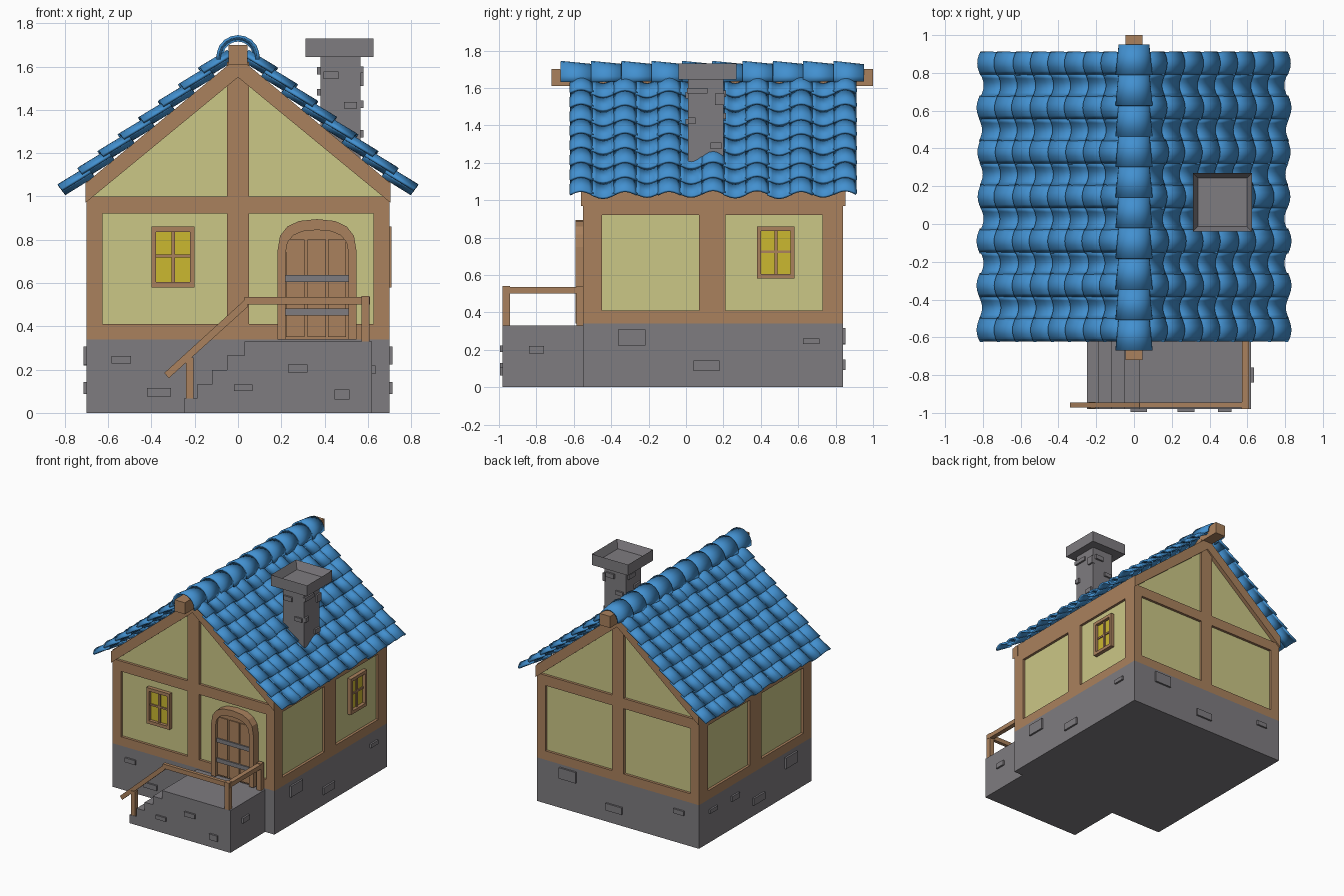
import bpy, bmesh, math, random
from mathutils import Vector

random.seed(4)
if "Cube" in bpy.data.objects:
    bpy.data.objects.remove(bpy.data.objects["Cube"])


def material(name, rgb):
    m = bpy.data.materials.new(name)
    m.use_nodes = True
    m.diffuse_color = (*rgb, 1)
    m.node_tree.nodes["Principled BSDF"].inputs["Base Color"].default_value = (*rgb, 1)
    return m


CREAM = material("cream_plaster", (0.60, 0.57, 0.24))
WOOD = material("brown_timber", (0.40, 0.22, 0.11))
STONE = material("grey_stone", (0.21, 0.20, 0.215))
BLUE = material("blue_tile", (0.055, 0.28, 0.63))
GLASS = material("yellow_glass", (0.60, 0.48, 0.03))


def finish(name, bm, mat):
    bmesh.ops.recalc_face_normals(bm, faces=bm.faces)
    mesh = bpy.data.meshes.new(name)
    bm.to_mesh(mesh)
    bm.free()
    mesh.materials.append(mat)
    obj = bpy.data.objects.new(name, mesh)
    bpy.context.collection.objects.link(obj)
    return obj


def prism(name, outline, y0, y1, mat):
    """Extrude an x-z outline along y."""
    bm = bmesh.new()
    face = bm.faces.new([bm.verts.new((x, y0, z)) for x, z in outline])
    out = bmesh.ops.extrude_face_region(bm, geom=[face])
    verts = [v for v in out["geom"] if isinstance(v, bmesh.types.BMVert)]
    bmesh.ops.translate(bm, verts=verts, vec=(0, y1 - y0, 0))
    return finish(name, bm, mat)


def box(name, x0, x1, y0, y1, z0, z1, mat):
    return prism(name, [(x0, z0), (x1, z0), (x1, z1), (x0, z1)], y0, y1, mat)


def smooth(obj, angle):
    bpy.ops.object.select_all(action="DESELECT")
    obj.select_set(True)
    bpy.context.view_layer.objects.active = obj
    bpy.ops.object.shade_smooth_by_angle(angle=math.radians(angle))


FRONT, BACK, SIDE = -0.55, 0.84, 0.70

# Foundation, and porch with its stairs
box("foundation", -SIDE, SIDE, FRONT, BACK, 0, 0.34, STONE)
steps = [(0.62, 0), (0.62, 0.33)]
edges = [0.03, -0.05, -0.12, -0.19, -0.25]
for i, x in enumerate(edges):
    z = 0.33 - 0.066 * i
    steps += [(x, z), (x, z - 0.066 if i < 4 else 0)]
prism("porch_and_steps", steps, -0.98, FRONT, STONE)

# Plaster core
prism("plaster_walls", [(-0.68, 0.3), (0.68, 0.3), (0.68, 1.06), (0, 1.62), (-0.68, 1.06)],
      FRONT + 0.02, BACK - 0.02, CREAM)

# Timber frame on both gable ends
for end, y0, y1 in (("front", FRONT, FRONT + 0.03), ("back", BACK - 0.03, BACK)):
    box(end + "_sill", -SIDE, SIDE, y0, y1, 0.34, 0.41, WOOD)
    box(end + "_crossbeam", -SIDE, SIDE, y0, y1, 0.92, 1.0, WOOD)
    box(end + "_king_post", -0.05, 0.05, y0, y1, 0.34, 1.62, WOOD)
    for s, side in ((-1, "right"), (1, "left")):
        box(f"{end}_{side}_corner_post", s * 0.625, s * SIDE, y0, y1, 0.34, 1.0, WOOD)
        prism(f"{end}_{side}_rafter",
              [(0, 1.645), (s * 0.705, 1.06), (s * 0.705, 0.97), (0, 1.55)],
              y0 - 0.012, y1 + 0.012, WOOD)

# Timber frame on both long sides
for s, side in ((-1, "right"), (1, "left")):
    x0, x1 = s * 0.67, s * SIDE
    box(side + "_sill", x0, x1, FRONT, BACK, 0.34, 0.41, WOOD)
    box(side + "_wall_plate", x0, x1, FRONT, BACK, 0.92, 1.07, WOOD)
    for i, (y0, y1) in enumerate(((FRONT, -0.45), (0.07, 0.21), (0.73, BACK))):
        box(f"{side}_wall_post_{i}", x0, x1, y0, y1, 0.34, 1.0, WOOD)

box("ridge_beam", -0.045, 0.045, -0.72, 1.0, 1.61, 1.70, WOOD)


# Windows, built facing -y and then turned into place
def window(name, x, y, turn):
    parts = [box(name + "_glass", -0.08, 0.08, -0.005, 0.02, 0.60, 0.84, GLASS)]
    bars = [(-0.1, -0.078, 0.58, 0.86), (0.078, 0.1, 0.58, 0.86), (-0.08, 0.08, 0.58, 0.605),
            (-0.08, 0.08, 0.835, 0.86)]
    for i, (a, b, c, d) in enumerate(bars):
        parts.append(box(f"{name}_frame_{i}", a, b, -0.03, 0.02, c, d, WOOD))
    parts.append(box(name + "_mullion", -0.008, 0.008, -0.015, 0.02, 0.6, 0.84, WOOD))
    parts.append(box(name + "_glazing_bar", -0.08, 0.08, -0.013, 0.02, 0.717, 0.731, WOOD))
    for p in parts:
        p.location = (x, y, 0)
        p.rotation_euler.z = turn


window("front_window", -0.30, FRONT + 0.02, 0)
window("side_window", 0.68, 0.48, math.pi / 2)


# Arched door
def arch(half, spring, rise, base=0.34, n=8):
    pts = [(0.365 + half, base)]
    for i in range(n + 1):
        a = math.pi * i / n
        c, s = math.cos(a), math.sin(a)
        pts.append((0.365 + half * math.copysign(abs(c) ** 0.8, c), spring + rise * s ** 0.8))
    return pts + [(0.365 - half, base)]


prism("door_frame", arch(0.182, 0.75, 0.145) + arch(0.145, 0.74, 0.105)[::-1], -0.592, -0.52, WOOD)
prism("door_panel", arch(0.15, 0.74, 0.108), -0.562, -0.52, WOOD)
for i, x in enumerate((0.222, 0.322, 0.415)):
    box(f"door_plank_{i}", x, x + 0.085, -0.57, -0.55, 0.35, 0.80, WOOD)
for i, z in enumerate((0.45, 0.605)):
    box(f"door_strap_{i}", 0.22, 0.51, -0.58, -0.55, z, z + 0.032, STONE)

# Railing
box("front_handrail", 0.03, 0.61, -0.972, -0.945, 0.50, 0.535, WOOD)
box("side_handrail", 0.572, 0.608, -0.98, FRONT, 0.50, 0.535, WOOD)
prism("stair_handrail", [(0.045, 0.535), (0.045, 0.49), (-0.32, 0.16), (-0.34, 0.185)],
      -0.972, -0.945, WOOD)
box("stair_post", -0.24, -0.205, -0.978, -0.942, 0.06, 0.255, WOOD)
box("corner_rail_post", 0.57, 0.608, -0.98, -0.942, 0.33, 0.54, WOOD)
box("wall_rail_post", 0.57, 0.608, -0.585, FRONT, 0.33, 0.54, WOOD)


# Stones standing proud of a wall: (position along wall, height, width, tall)
def stones(name, axis, plane, out, items):
    for i, (u, z, w, h) in enumerate(items):
        a, b = sorted((plane - out * 0.01, plane + out * 0.014))
        lo, hi = u - w / 2, u + w / 2
        span = (lo, hi, a, b) if axis == "y" else (a, b, lo, hi)
        box(f"{name}_stone_{i}", *span, z - h / 2, z + h / 2, STONE)


side_stones = [(-0.29, 0.265, 0.145, 0.085), (0.11, 0.115, 0.14, 0.055), (0.67, 0.245, 0.09, 0.03)]
stones("front", "y", FRONT, -1, [(-0.54, 0.245, 0.09, 0.035), (-0.365, 0.095, 0.11, 0.04)])
stones("porch", "y", -0.98, -1, [(0.025, 0.115, 0.085, 0.03), (0.275, 0.205, 0.09, 0.035),
                                 (0.48, 0.085, 0.07, 0.045)])
stones("porch_side", "x", 0.62, 1, [(-0.80, 0.2, 0.08, 0.04)])
stones("left", "x", SIDE, 1, side_stones)
stones("right", "x", -SIDE, -1, side_stones + [(0.4, 0.24, 0.09, 0.04)])
stones("back", "y", BACK, 1, [(0.43, 0.275, 0.145, 0.085), (0.03, 0.12, 0.14, 0.055),
                              (-0.53, 0.245, 0.09, 0.035)])

# Chimney with a hollow cap
box("chimney_shaft", 0.38, 0.565, 0.01, 0.20, 1.1, 1.66, STONE)
cap = box("chimney_cap", 0.312, 0.625, -0.04, 0.27, 1.645, 1.73, STONE)
bm = bmesh.new()
bm.from_mesh(cap.data)
top = max(bm.faces, key=lambda f: f.calc_center_median().z)
bmesh.ops.inset_region(bm, faces=[top], thickness=0.038)
bmesh.ops.translate(bm, verts=top.verts, vec=(0, 0, -0.06))
bm.to_mesh(cap.data)
bm.free()
stones("chimney_left", "x", 0.565, 1, [(0.06, 1.585, 0.11, 0.03), (0.03, 1.425, 0.04, 0.035),
                                       (0.18, 1.54, 0.05, 0.06), (0.16, 1.29, 0.06, 0.035)])
stones("chimney_right", "x", 0.38, -1, [(0.14, 1.58, 0.08, 0.035), (0.07, 1.48, 0.07, 0.03)])
stones("chimney_front", "y", 0.01, -1, [(0.43, 1.56, 0.07, 0.035), (0.52, 1.42, 0.06, 0.03)])
stones("chimney_back", "y", 0.20, 1, [(0.51, 1.57, 0.07, 0.035), (0.43, 1.45, 0.06, 0.03)])


def strip(bm, upper, lower):
    """Join two point rows into a band of quads."""
    a, b = [[bm.verts.new(p) for p in row] for row in (upper, lower)]
    for i in range(len(a) - 1):
        bm.faces.new((a[i], a[i + 1], b[i + 1], b[i]))


def thicken(obj, t):
    mod = obj.modifiers.new("Thickness", "SOLIDIFY")
    mod.thickness, mod.offset = t, 0


# Roof slope: alternating cover and pan tiles in overlapping courses
down = Vector((1, 0, -0.83)).normalized()
normal = Vector((0.83, 0, 1)).normalized()
ridge = Vector((0.05, 0, 1.645))
COLS, ROWS, SEG = 13, 8, 6
width, course = 1.53 / COLS, 0.965 / ROWS
bm = bmesh.new()
for c in range(COLS):
    cover = c % 2 == 0
    for r in range(ROWS):
        y = -0.62 + width * (c + 0.5)
        jitter = random.uniform(-0.006, 0.006)
        rows = []
        for dist, lift, wide in ((r * course - 0.02, -0.008, 0.94),
                                 ((r + 1) * course + 0.012 + jitter, 0.014, 1.06)):
            pts = []
            for i in range(SEG + 1):
                t = i / SEG - 0.5
                bulge = 0.026 * math.cos(math.pi * t)
                h = lift + (bulge if cover else 0.004 - bulge)
                p = ridge + down * dist + normal * h
                pts.append((p.x, min(0.91, max(-0.62, y + t * width * wide)), p.z))
            rows.append(pts)
        strip(bm, *rows)
slope = finish("roof_tiles", bm, BLUE)
smooth(slope, 35)
thicken(slope, 0.013)
mirror = slope.modifiers.new("Other slope", "MIRROR")
mirror.use_axis[0] = True

# Ridge caps, each flaring over the next
bm = bmesh.new()
for k in range(10):
    y = -0.67 + 0.162 * k
    rows = []
    for yy, rad in ((y, 0.094), (min(y + 0.18, 0.95), 0.076)):
        angles = [math.radians(-8 + 19.6 * i) for i in range(11)]
        rows.append([(rad * math.cos(a), yy, 1.645 + rad * math.sin(a)) for a in angles])
    strip(bm, *rows)
caps = finish("ridge_caps", bm, BLUE)
smooth(caps, 35)
thicken(caps, 0.012)
